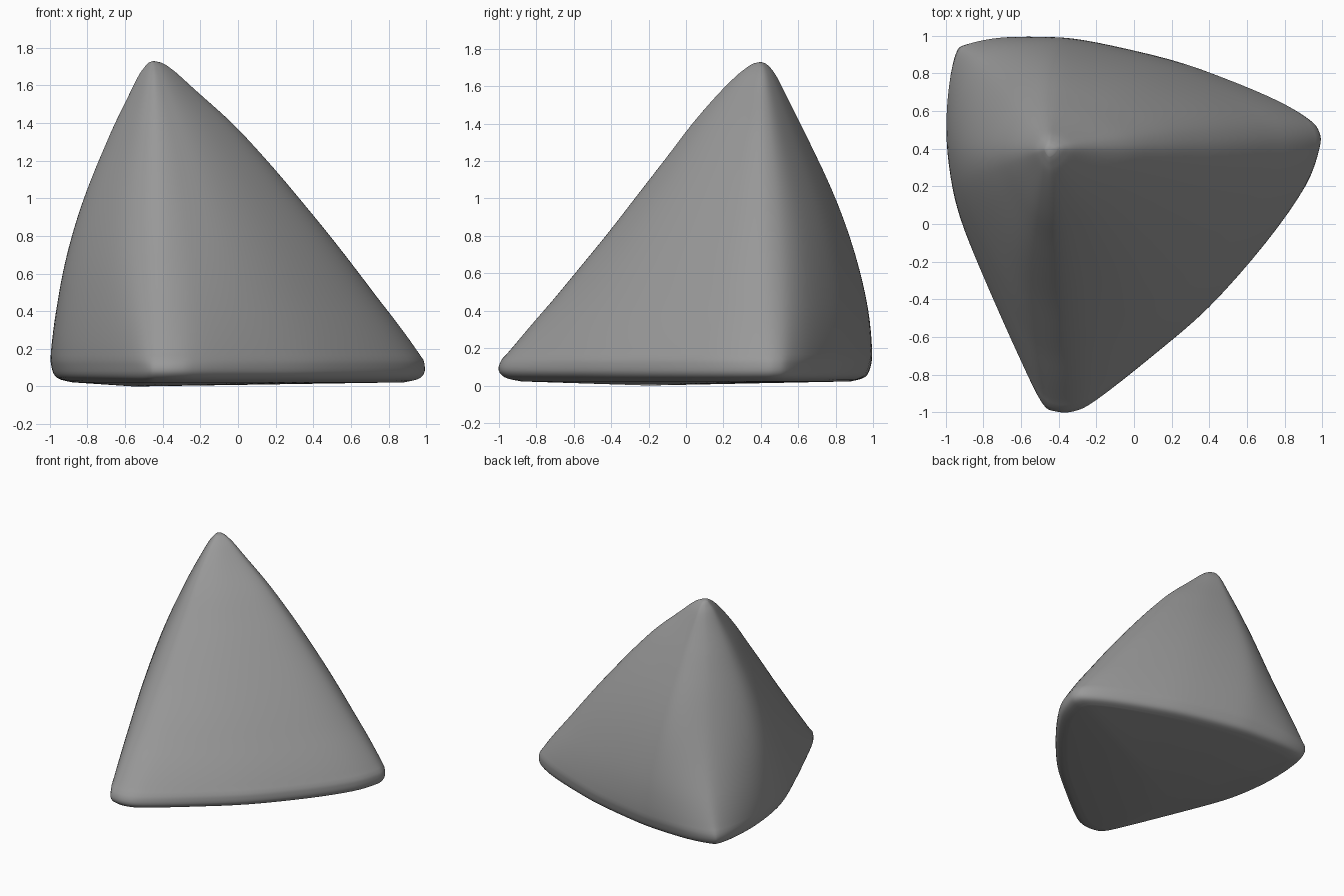
import bpy, bmesh
from mathutils import Vector

if "Cube" in bpy.data.objects:
    bpy.data.objects.remove(bpy.data.objects["Cube"])


def smooth(points, steps, closed):
    """Catmull-Rom curve through points of any dimension."""
    n, out = len(points), []
    pick = (lambda i: points[i % n]) if closed else (lambda i: points[max(0, min(n - 1, i))])
    for i in range(n if closed else n - 1):
        a, b, c, d = (Vector(pick(i + k)) for k in (-1, 0, 1, 2))
        for s in range(steps):
            t = s / steps
            out.append(0.5 * (2 * b + (c - a) * t + (2 * a - 5 * b + 4 * c - d) * t ** 2
                              + (3 * b - a - 3 * c + d) * t ** 3))
    if not closed:
        out.append(Vector(points[-1]))
    return out


# Plan outline at the foot, and the rounder outline it blends into higher up
foot = [(-0.955, 0.92), (-0.9, 0.967), (-0.7, 1.0), (-0.42, 0.995), (-0.2, 0.968), (0.2, 0.875),
        (0.5, 0.77), (0.77, 0.655), (0.93, 0.56), (0.985, 0.49), (0.985, 0.4), (0.91, 0.2),
        (0.7, -0.1), (0.4, -0.44), (0.1, -0.7), (-0.2, -0.935), (-0.32, -0.995),
        (-0.42, -0.995), (-0.49, -0.95), (-0.6, -0.73), (-0.8, -0.28), (-0.92, 0.02),
        (-0.975, 0.25), (-1.0, 0.5), (-0.99, 0.75)]
upper = [(-0.805, 0.79), (-0.715, 0.875), (-0.6, 0.95), (-0.45, 1.0), (-0.25, 0.985), (0.2, 0.885),
         (0.5, 0.785), (0.74, 0.68), (0.88, 0.59), (0.955, 0.5), (0.985, 0.38), (0.91, 0.15),
         (0.725, -0.14), (0.45, -0.475), (0.16, -0.74), (-0.1, -0.9), (-0.26, -0.975),
         (-0.42, -1.0), (-0.57, -0.9), (-0.71, -0.66), (-0.87, -0.24), (-0.955, 0.04),
         (-0.99, 0.23), (-0.985, 0.43), (-0.91, 0.63)]
CX, CY, APEX, BASE = -0.45, 0.4, 1.73, 0.0

# Extents at each height: left, right, front, back
heights = [0.022, 0.045, 0.1, 0.2, 0.4, 0.6, 0.8, 1.0, 1.2, 1.4, 1.55, 1.65, 1.7, 1.722]
extents = [(-0.88, 0.88, -0.88, 0.88), (-0.96, 0.965, -0.97, 0.955), (-0.99, 0.99, -1.0, 0.985),
           (-1.0, 0.955, -0.94, 1.0), (-0.975, 0.8, -0.76, 0.98), (-0.94, 0.65, -0.595, 0.935),
           (-0.89, 0.495, -0.43, 0.875), (-0.825, 0.33, -0.275, 0.8), (-0.745, 0.16, -0.12, 0.71),
           (-0.655, -0.03, 0.035, 0.61), (-0.58, -0.2, 0.165, 0.535), (-0.53, -0.31, 0.265, 0.485),
           (-0.495, -0.37, 0.325, 0.45), (-0.475, -0.41, 0.36, 0.425)]
levels = smooth([(z, *e) for z, e in zip(heights, extents)], 4, False)
foot_plan, upper_plan = smooth(foot, 4, True), smooth(upper, 4, True)
count = len(foot_plan)


def section(bm, z, left, right, front, back):
    """Blend the outlines by height and fit them to the extents."""
    w = 1 - (1 - max(0.0, min(1.0, z - 0.1))) ** 2
    ring = []
    for p, q in zip(foot_plan, upper_plan):
        x, y = p.lerp(q, w)
        dx, dy = x - CX, y - CY
        sx = (right - CX) / (0.99 - CX) if dx > 0 else (CX - left) / (CX + 1.0)
        sy = (back - CY) / (1.0 - CY) if dy > 0 else (CY - front) / (CY + 1.0)
        ring.append(bm.verts.new((CX + dx * sx, CY + dy * sy, z)))
    return ring


bm = bmesh.new()
rings = [section(bm, *level) for level in levels]
for low, high in zip(rings, rings[1:]):
    for i in range(count):
        j = (i + 1) % count
        bm.faces.new((low[i], low[j], high[j], high[i]))

# Rounded tip and slightly bulged underside
for ring, tip in ((rings[-1], (CX, CY, APEX)), (rings[0], (-0.55, -0.2, BASE))):
    v = bm.verts.new(tip)
    for i in range(count):
        bm.faces.new((ring[i], ring[(i + 1) % count], v))
bmesh.ops.recalc_face_normals(bm, faces=bm.faces)

# Relax the skin a little so the ridges read as soft
body_verts = [v for v in bm.verts if 0.15 < v.co.z < 1.68]
for _ in range(6):
    bmesh.ops.smooth_vert(bm, verts=body_verts, factor=0.5,
                          use_axis_x=True, use_axis_y=True, use_axis_z=False)

mesh = bpy.data.meshes.new("rounded_pyramid")
bm.to_mesh(mesh)
bm.free()
mesh.shade_smooth()
body = bpy.data.objects.new("rounded_pyramid", mesh)
bpy.context.collection.objects.link(body)

# Dark grey finish
grey = bpy.data.materials.new("dark_grey")
grey.diffuse_color = (0.32, 0.32, 0.32, 1)
grey.use_nodes = True
grey.node_tree.nodes["Principled BSDF"].inputs["Base Color"].default_value = grey.diffuse_color
mesh.materials.append(grey)
